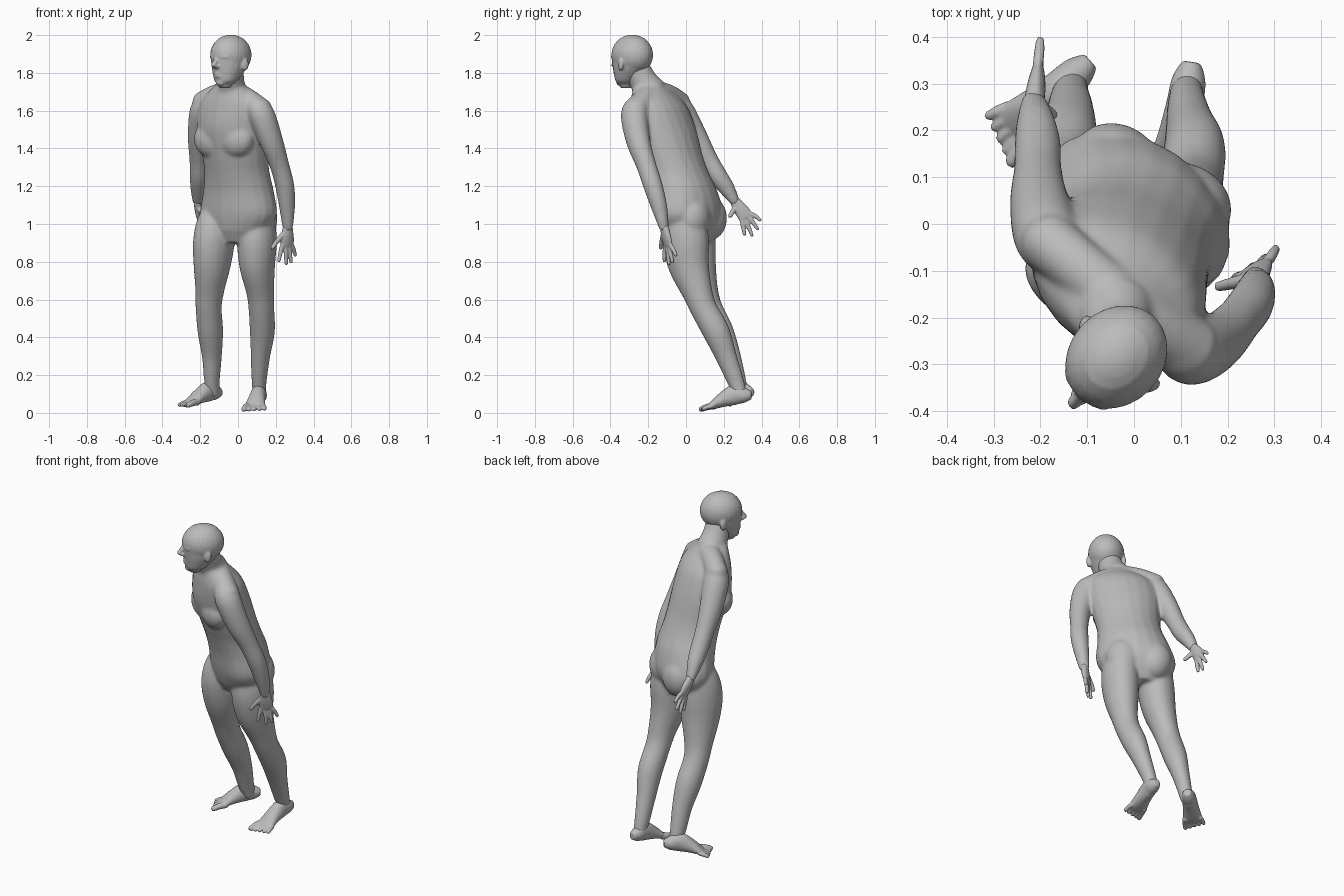
import bpy, bmesh, math
from mathutils import Vector, Matrix

cube = bpy.data.objects.get("Cube")
if cube:
    bpy.data.objects.remove(cube, do_unlink=True)

UP = Vector((0, 0, 1))
SIDES = 20
STEPS = 4
bm = bmesh.new()

# Plain grey skin
GREY = (.5, .5, .5, 1)
skin = bpy.data.materials.new("plain grey")
skin.use_nodes = True
skin.diffuse_color = GREY
skin.node_tree.nodes["Principled BSDF"].inputs["Base Color"].default_value = GREY


def finish(name, voxel, iterations):
    """Fuse all forms built so far into one smooth skin."""
    bmesh.ops.recalc_face_normals(bm, faces=bm.faces)
    mesh = bpy.data.meshes.new(name)
    bm.to_mesh(mesh)
    bm.clear()
    mesh.materials.append(skin)
    obj = bpy.data.objects.new(name, mesh)
    bpy.context.collection.objects.link(obj)
    fuse = obj.modifiers.new("fuse", "REMESH")
    fuse.mode = "VOXEL"
    fuse.voxel_size = voxel
    fuse.use_smooth_shade = True
    soften = obj.modifiers.new("soften", "SMOOTH")
    soften.factor = .5
    soften.iterations = iterations


def heading(degrees):
    """Side and forward directions of a body section turned about the vertical."""
    a = math.radians(degrees)
    return Vector((math.cos(a), math.sin(a), 0)), Vector((math.sin(a), -math.cos(a), 0))


def spline(rows):
    """Smooth curve through every row of numbers."""
    ends = [rows[0]] + rows + [rows[-1]]
    out = []
    for a, b, c, d in zip(ends, ends[1:], ends[2:], ends[3:]):
        for k in range(STEPS):
            t = k / STEPS
            out.append([q + t / 2 * (r - p + t * (2 * p - 5 * q + 4 * r - s
                        + t * (3 * (q - r) + s - p))) for p, q, r, s in zip(a, b, c, d)])
    return out + [rows[-1]]


def tube(rows, side, level=False):
    """Closed loft through rows of x, y, z, half width, half depth."""
    pts = spline(rows)
    centres = [Vector(p[:3]) for p in pts]
    rings = []
    last = len(pts) - 1
    for i, (c, p) in enumerate(zip(centres, pts)):
        tangent = UP if level else (centres[min(i + 1, last)] - centres[max(i - 1, 0)]).normalized()
        s = (side - tangent * side.dot(tangent)).normalized()
        w, d = p[3:]
        if i == 0:
            rings.append((c - tangent * d * .5, tangent, s, w * .7, d * .7))
        rings.append((c, tangent, s, w, d))
        if i == last:
            rings.append((c + tangent * d * .5, tangent, s, w * .7, d * .7))
    loops = []
    for c, tangent, s, w, d in rings:
        depth = tangent.cross(s)
        angles = [math.tau * k / SIDES for k in range(SIDES)]
        loops.append([bm.verts.new(c + s * w * math.cos(a) + depth * d * math.sin(a)) for a in angles])
    for low, high in zip(loops, loops[1:]):
        for k in range(SIDES):
            n = (k + 1) % SIDES
            bm.faces.new((low[k], low[n], high[n], high[k]))
    bm.faces.new(loops[0][::-1])
    bm.faces.new(loops[-1])


def blob(centre, radii, degrees):
    """Ellipsoid muscle or feature: radii are side, depth, height."""
    place = Matrix.Translation(centre) @ Matrix.Rotation(math.radians(degrees), 4, "Z")
    bmesh.ops.create_uvsphere(bm, u_segments=24, v_segments=16, radius=1,
                              matrix=place @ Matrix.Diagonal((*radii, 1)))


def limb(path, sizes, side):
    tube([(*p, *s) for p, s in zip(path, sizes)], side)


def digit(base, tip, radius):
    """Finger or toe with a slight bend at the middle joint."""
    base, tip = Vector(base), Vector(tip)
    middle = base.lerp(tip, .5) + UP * radius * .25
    limb([base, middle, tip], [(radius, radius)] * 2 + [(radius * .8, radius * .8)],
         (tip - base).orthogonal())


def hand(wrist, knuckles, side, tips, thumb):
    wrist, knuckles, side = Vector(wrist), Vector(knuckles), Vector(side).normalized()
    limb([wrist, wrist.lerp(knuckles, .55), knuckles], [(.027, .022), (.038, .02), (.04, .014)], side)
    for k, tip in enumerate(tips):
        digit(knuckles + side * (k - 1.5) * .021, tip, .0115)
    digit(wrist.lerp(knuckles, .3) - side * .018, thumb, .0135)


def foot(heel, toe, outer):
    """Heel and toe lie on the sole; outer is the sign of the little toe's side."""
    heel, toe = Vector(heel), Vector(toe)
    along = toe - heel
    side = along.cross(UP).normalized() * -outer

    def spot(t, height, across=0):
        return heel + along * t + UP * height + side * across

    profile = [(.02, .04, .028, .03), (.12, .045, .037, .042), (.3, .056, .04, .054),
               (.52, .042, .046, .04), (.68, .027, .053, .026), (.78, .018, .051, .016)]
    tube([(*spot(t, h), w, d) for t, h, w, d in profile], side)
    for k in range(5):
        across = -.044 + .024 * k
        thick = .0175 if k == 0 else .0125
        digit(spot(.7, .018, across * .85), spot(.99 - .028 * k, thick * .85, across * 1.12), thick)


# Torso, lofted from crotch to base of neck
TORSO_TURN = -34
body_side, body_front = heading(TORSO_TURN)
hip_side, hip_front = heading(-30)
tube([(-.008, .025, .965, .18, .13), (.002, .02, 1.05, .222, .157), (.003, -.005, 1.17, .2, .16),
      (-.005, -.042, 1.27, .181, .156), (-.015, -.075, 1.36, .184, .155),
      (-.032, -.115, 1.5, .2, .154), (-.035, -.145, 1.62, .19, .132),
      (-.04, -.175, 1.69, .135, .1), (-.04, -.2, 1.735, .08, .08)], body_side, level=True)

# Shoulder girdle from one shoulder over the back of the neck to the other
tube([(-.187, -.035, 1.632, .07, .064), (-.12, -.09, 1.68, .058, .06), (-.045, -.152, 1.698, .056, .062),
      (.035, -.21, 1.67, .058, .06), (.122, -.27, 1.595, .07, .07)], UP)

# Neck
tube([(-.04, -.185, 1.7, .085, .085), (-.04, -.228, 1.76, .073, .075),
      (-.038, -.262, 1.83, .068, .07)], body_side)

# Chest and buttock masses
for sign in (-1, 1):
    chest = Vector((-.03, -.1, 1.45)) + body_front * .08 + body_side * sign * .074
    blob(chest, (.108, .072, .1), TORSO_TURN)
    seat = Vector((.002, .022, 1.03)) - hip_front * .073 + hip_side * sign * .086
    blob(seat, (.1, .085, .115), -30)

# Legs, sharing one set of girths from hip to ankle
leg_sizes = [(.075, .085), (.098, .115), (.103, .125), (.093, .111), (.073, .082), (.068, .072),
             (.066, .073), (.051, .058), (.04, .046), (.034, .036)]
left_leg = [(.085, .01, 1.1), (.097, 0, 1), (.1, 0, .9), (.102, .015, .78), (.118, .06, .64),
            (.124, .095, .55), (.129, .16, .43), (.119, .212, .3), (.112, .262, .17), (.113, .29, .09)]
right_leg = [(-.085, .06, 1.1), (-.115, .042, 1), (-.128, .04, .9), (-.137, .055, .78), (-.15, .093, .64),
             (-.155, .125, .55), (-.146, .182, .43), (-.138, .235, .3), (-.138, .275, .17), (-.132, .297, .1)]
limb(left_leg, leg_sizes, heading(-20)[0])
limb(right_leg, leg_sizes, heading(-35)[0])

# Arms, sharing one set of girths from shoulder to wrist
arm_sizes = [(.055, .06), (.069, .073), (.061, .066), (.051, .054), (.05, .052), (.042, .044), (.029, .025)]
left_arm = [(.09, -.252, 1.635), (.124, -.274, 1.58), (.176, -.253, 1.44), (.22, -.21, 1.31),
            (.248, -.174, 1.2), (.26, -.142, 1.09), (.263, -.115, .975)]
right_arm = [(-.16, -.06, 1.65), (-.187, -.025, 1.595), (-.204, .05, 1.46), (-.206, .115, 1.345),
             (-.206, .165, 1.26), (-.21, .215, 1.19), (-.214, .262, 1.115)]
limb(left_arm, arm_sizes, body_side)
limb(right_arm, arm_sizes, body_side)
finish("body", .007, 22)

# Head: a round cranium over level sections of the face
FACE_TURN = -43
face_side, face_front = heading(FACE_TURN)


def on_head(across, forward, z):
    return Vector((-.039, -.286, z)) + face_side * across + face_front * forward


blob(on_head(0, -.002, 1.895), (.101, .119, .107), FACE_TURN)
face = [(1.74, .044, .04, .04), (1.757, .038, .06, .06), (1.79, .024, .075, .08),
        (1.83, .01, .088, .1), (1.88, 0, .095, .115), (1.93, -.002, .088, .105)]
tube([(*on_head(0, f, z), w, d) for z, f, w, d in face], face_side, level=True)

# Nose, lips, chin, brows, lids and ears
tube([(*on_head(0, .108, 1.88), .011, .01), (*on_head(0, .123, 1.855), .012, .013),
      (*on_head(0, .134, 1.838), .015, .014)], face_side)
blob(on_head(0, .114, 1.834), (.022, .016, .011), FACE_TURN)
for z in (1.794, 1.781):
    blob(on_head(0, .096, z), (.026, .014, .0075), FACE_TURN)
blob(on_head(0, .08, 1.748), (.028, .02, .018), FACE_TURN)
for sign in (-1, 1):
    blob(on_head(sign * .036, .096, 1.884), (.03, .014, .01), FACE_TURN + sign * 20)
    blob(on_head(sign * .036, .089, 1.86), (.017, .014, .009), FACE_TURN + sign * 20)
    blob(on_head(sign * .097, -.008, 1.845), (.012, .021, .034), FACE_TURN - sign * 20)
finish("head", .006, 4)

# Feet
foot((.122, .337, .055), (.078, .066, .003), 1)
foot((-.1, .342, .07), (-.298, .166, .025), -1)
finish("feet", .005, 3)

# Hands, fingers listed from index to little
hand((.263, -.115, .985), (.26, -.095, .885), (.85, .5, 0),
     [(.216, -.115, .803), (.256, -.09, .787), (.281, -.072, .797), (.304, -.052, .833)],
     (.18, -.134, .872))
hand((-.214, .257, 1.122), (-.205, .32, 1.035), (0, .08, .065),
     [(-.203, .31, .943), (-.205, .35, .938), (-.203, .38, .972), (-.2, .394, 1.02)],
     (-.172, .232, 1.04))
finish("hands", .005, 3)
bm.free()
